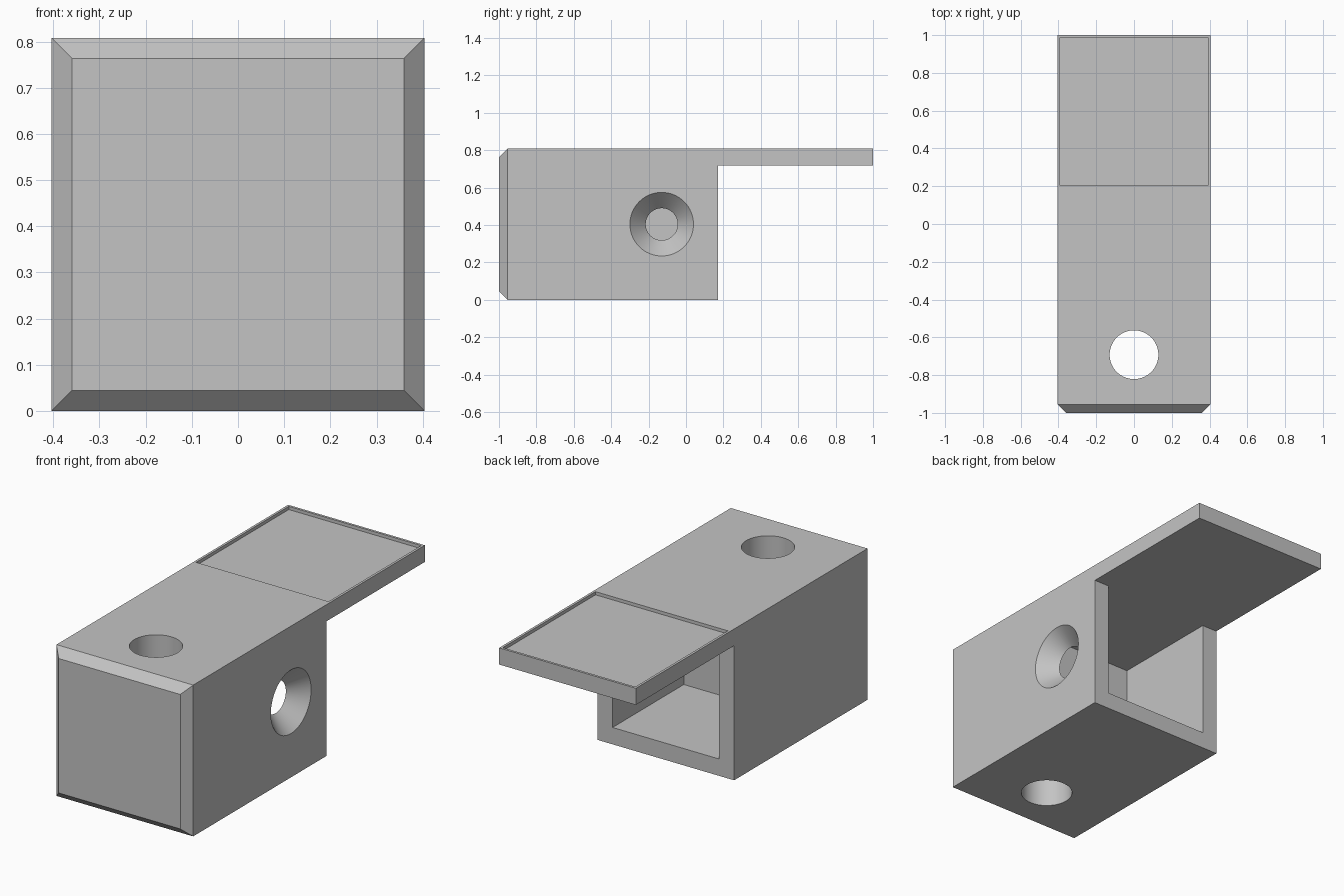
import bpy, bmesh, math
from mathutils import Matrix, Vector

cube = bpy.data.objects.get("Cube")
if cube:
    bpy.data.objects.remove(cube, do_unlink=True)

HALF, TOP = 0.404, 0.808           # half width and height of the block
WALL = 0.09                        # wall thickness around the cavity
BACK, PLATE_Z = 0.171, 0.719       # rear of the block, underside of the tongue
CHAMFER = 0.045

grey = bpy.data.materials.new("light_grey")
grey.use_nodes = True
grey.diffuse_color = (0.55, 0.55, 0.55, 1)
grey.node_tree.nodes["Principled BSDF"].inputs["Base Color"].default_value = (0.55, 0.55, 0.55, 1)


def make_object(name, bm):
    bmesh.ops.recalc_face_normals(bm, faces=bm.faces)
    mesh = bpy.data.meshes.new(name)
    bm.to_mesh(mesh)
    bm.free()
    mesh.materials.append(grey)
    obj = bpy.data.objects.new(name, mesh)
    bpy.context.collection.objects.link(obj)
    return obj


def box(name, lo, hi):
    lo, hi = Vector(lo), Vector(hi)
    bm = bmesh.new()
    bmesh.ops.create_cube(bm, size=1, matrix=Matrix.Translation((lo + hi) / 2)
                          @ Matrix.Diagonal((*(hi - lo), 1)))
    return make_object(name, bm)


def cone(name, r1, r2, depth, matrix):
    bm = bmesh.new()
    bmesh.ops.create_cone(bm, cap_ends=True, segments=64, radius1=r1, radius2=r2,
                          depth=depth, matrix=matrix)
    return make_object(name, bm)


# Block with its rear tongue: side profile extruded across the width
profile = [(-1, 0), (BACK, 0), (BACK, PLATE_Z), (1, PLATE_Z), (1, TOP), (-1, TOP)]
bm = bmesh.new()
side = bm.faces.new([bm.verts.new((-HALF, y, z)) for y, z in profile])
ext = bmesh.ops.extrude_face_region(bm, geom=[side])
bmesh.ops.translate(bm, vec=(2 * HALF, 0, 0),
                    verts=[v for v in ext["geom"] if isinstance(v, bmesh.types.BMVert)])
bmesh.ops.recalc_face_normals(bm, faces=bm.faces)

# Chamfer around the front face
front = [e for e in bm.edges if all(v.co.y < -0.99 for v in e.verts)]
bmesh.ops.bevel(bm, geom=front, offset=CHAMFER, offset_type='OFFSET',
                segments=1, profile=0.5, affect='EDGES')
body = make_object("bracket_body", bm)

# Countersunk hole: cone running through the +x wall, extended past both sides
slope = (0.17 - 0.0855) / WALL
over = 0.04
countersink_at = (Matrix.Translation((HALF - WALL / 2, -0.13, TOP / 2))
                  @ Matrix.Rotation(math.pi / 2, 4, 'Y'))

cutters = [
    # rear cavity, open at the back
    box("cavity_cutter", (-HALF + WALL, -0.43, WALL), (HALF - WALL, 0.3, PLATE_Z)),
    # vertical pin hole through the solid front
    cone("pin_hole_cutter", 0.129, 0.129, 1.2, Matrix.Translation((0, -0.692, TOP / 2))),
    cone("countersink_cutter", 0.0855 - over * slope, 0.17 + over * slope,
         WALL + 2 * over, countersink_at),
    # shallow square recess in the tongue
    box("recess_cutter", (-0.391, 0.205, TOP - 0.017), (0.391, 0.987, TOP + 0.1)),
]

bpy.ops.object.select_all(action='DESELECT')
bpy.context.view_layer.objects.active = body
body.select_set(True)
for cutter in cutters:
    cutter.hide_render = True
    mod = body.modifiers.new(cutter.name, 'BOOLEAN')
    mod.operation = 'DIFFERENCE'
    mod.solver = 'EXACT'
    mod.object = cutter
    bpy.ops.object.modifier_apply(modifier=mod.name)
    bpy.data.objects.remove(cutter, do_unlink=True)

bpy.ops.object.shade_smooth_by_angle(angle=math.radians(30))
